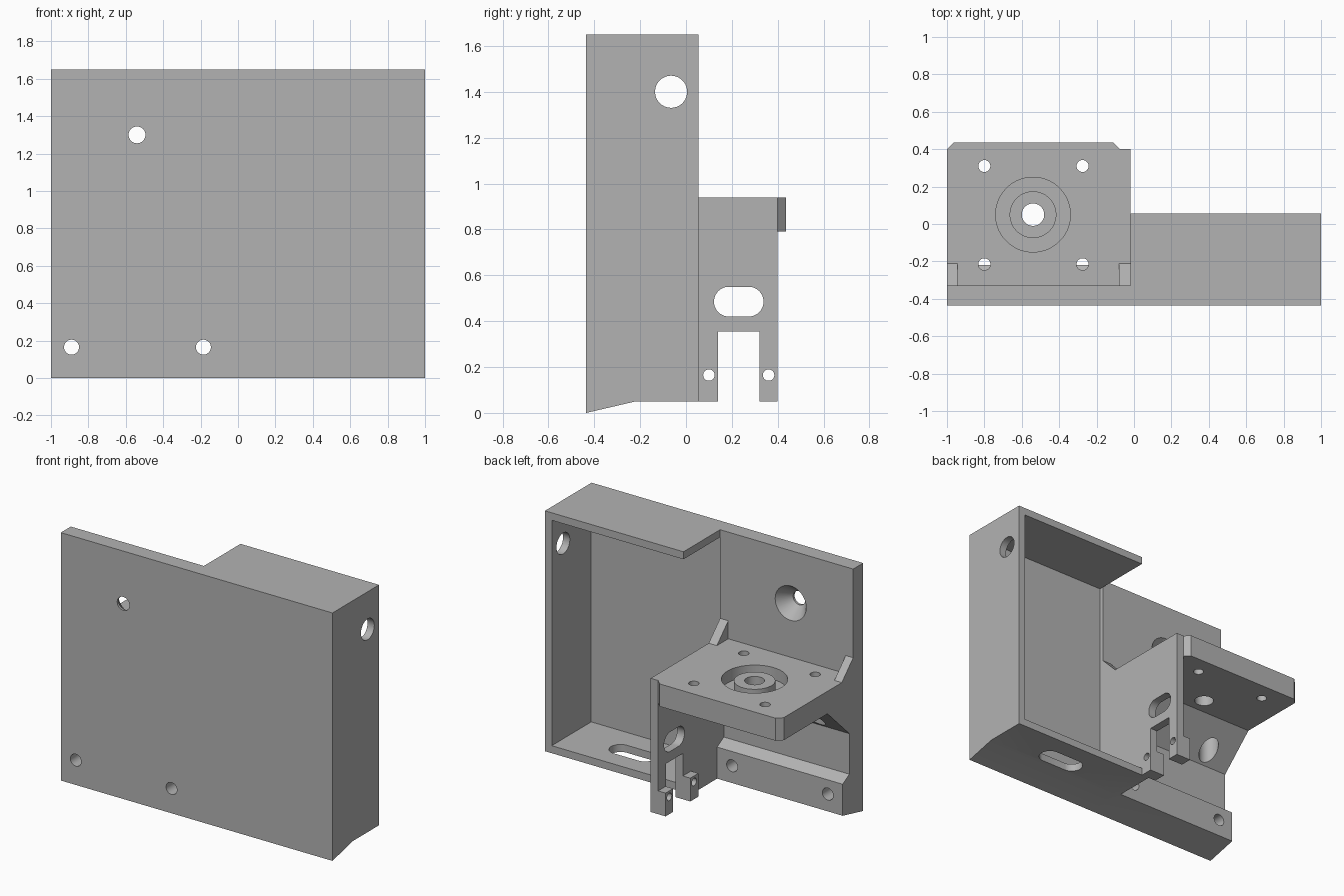
import bpy, bmesh, math

if "Cube" in bpy.data.objects:
    bpy.data.objects.remove(bpy.data.objects["Cube"])

grey = bpy.data.materials.new("machined_grey")
grey.diffuse_color = (0.45, 0.45, 0.45, 1)
grey.use_nodes = True
grey.node_tree.nodes["Principled BSDF"].inputs["Base Color"].default_value = grey.diffuse_color


def prism(name, axis, pts, lo, hi):
    """Extrude a 2D outline along axis 0 (y,z), 1 (x,z) or 2 (x,y)."""
    def place(p, d):
        c = list(p)
        c.insert(axis, d)
        return c
    bm = bmesh.new()
    a = [bm.verts.new(place(p, lo)) for p in pts]
    b = [bm.verts.new(place(p, hi)) for p in pts]
    bm.faces.new(a)
    bm.faces.new(b[::-1])
    n = len(pts)
    for i in range(n):
        bm.faces.new((a[i], b[i], b[(i + 1) % n], a[(i + 1) % n]))
    return finish(name, bm)


def finish(name, bm):
    bmesh.ops.recalc_face_normals(bm, faces=bm.faces)
    me = bpy.data.meshes.new(name)
    bm.to_mesh(me)
    bm.free()
    me.materials.append(grey)
    ob = bpy.data.objects.new(name, me)
    bpy.context.collection.objects.link(ob)
    return ob


def rect(u0, u1, v0, v1):
    return [(u0, v0), (u1, v0), (u1, v1), (u0, v1)]


def slot(u, v, r, half=0.0, n=48):
    """Circle, or a stadium when half (straight half length along u) is set."""
    pts = []
    for i in range(n):
        t = 2 * math.pi * (i + 0.5) / n
        pts.append((u + r * math.cos(t) + math.copysign(half, math.cos(t)),
                    v + r * math.sin(t)))
    return pts


def combine(target, other, op):
    m = target.modifiers.new("join", 'BOOLEAN')
    m.operation, m.solver, m.object = op, 'EXACT', other
    bpy.context.view_layer.objects.active = target
    bpy.ops.object.modifier_apply(modifier=m.name)
    bpy.data.objects.remove(other)
    bpy.context.view_layer.update()


def cut(target, axis, pts, lo, hi):
    combine(target, prism("cutter", axis, pts, lo, hi), 'DIFFERENCE')


SX = -0.02   # plane where the open box meets the motor mount side

# Backplate with lower bar, sloped web and motor mount shelf in one profile
bracket = prism("motor_bracket", 0, [
    (-.435, 0), (-.22, .05), (-.22, .26), (-.29, .30), (-.29, .57), (-.06, .79),
    (.435, .79), (.435, .94), (-.33, .94), (-.33, 1.65), (-.435, 1.65)], -1, SX)

# Chamfered shelf corners
cut(bracket, 2, [(-1.1, .3), (-.965, .435), (-.9, .5), (-1.1, .5)], .7, 1.0)
cut(bracket, 2, [(-.075, .4), (.1, .4), (.1, .5), (-.175, .5)], .7, 1.0)

# Open box beside the mount
box = prism("open_box", 0, [(-.435, 0), (-.22, .05), (.055, .05),
                            (.055, 1.65), (-.435, 1.65)], SX, 1)
cut(box, 0, rect(-.36, .2, .10, 1.60), -.5, .95)
cut(box, 0, slot(-.065, 1.4, .07), .8, 1.2)
cut(box, 2, slot(.49, -.14, .07, .09), -.1, .2)
combine(bracket, box, 'UNION')

# Side panel with fork legs, each thickened by a lug
panel = prism("side_panel", 0, [
    (-.3, .05), (.14, .05), (.14, .355), (.32, .355), (.32, .05),
    (.4, .05), (.4, .94), (-.3, .94)], -.075, SX)
for y0, y1 in ((.055, .14), (.32, .4)):
    combine(panel, prism("lug", 0, rect(y0, y1, .05, .205), -.13, -.04), 'UNION')
cut(panel, 0, slot(.23, .485, .065, .043), -.3, .1)
for y in (.10, .36):
    cut(panel, 0, slot(y, .165, .025, n=32), -.3, .1)
combine(bracket, panel, 'UNION')

# Small gussets above the shelf
for x0, x1 in ((-1, -.945), (-.08, SX)):
    combine(bracket, prism("gusset", 0, [(-.34, .93), (-.21, .93), (-.21, .94),
                                         (-.33, 1.06), (-.34, 1.06)], x0, x1), 'UNION')

# Ring groove, boss and shaft hole
cut(bracket, 2, slot(-.54, .05, .2, n=64), .86, 1.0)
combine(bracket, prism("boss", 2, slot(-.54, .05, .125, n=64), .84, .93), 'UNION')
cut(bracket, 2, slot(-.54, .05, .06), .7, 1.0)

# Motor screw holes, with wider access bores through the sloped web
for x in (-.8, -.275):
    for y in (-.215, .31):
        cut(bracket, 2, slot(x, y, .032, n=32), .7, 1.0)
    cut(bracket, 2, slot(x, -.215, .062), .4, .79)

# Mounting holes through the backplate
for x in (-.89, -.185):
    cut(bracket, 1, slot(x, .165, .04), -.6, 0)
cut(bracket, 1, slot(-.54, 1.3, .045), -.6, -.2)

# Countersink behind the upper hole
bm = bmesh.new()
bmesh.ops.create_cone(bm, cap_ends=True, segments=48, radius1=.045, radius2=.122, depth=.1)
for v in bm.verts:
    x, y, z = v.co
    v.co = (x - .54, z - .37, y + 1.3)
combine(bracket, finish("countersink", bm), 'DIFFERENCE')

# Smooth bores, crisp edges
bracket.select_set(True)
bpy.context.view_layer.objects.active = bracket
bpy.ops.object.shade_smooth_by_angle(angle=math.radians(25))
